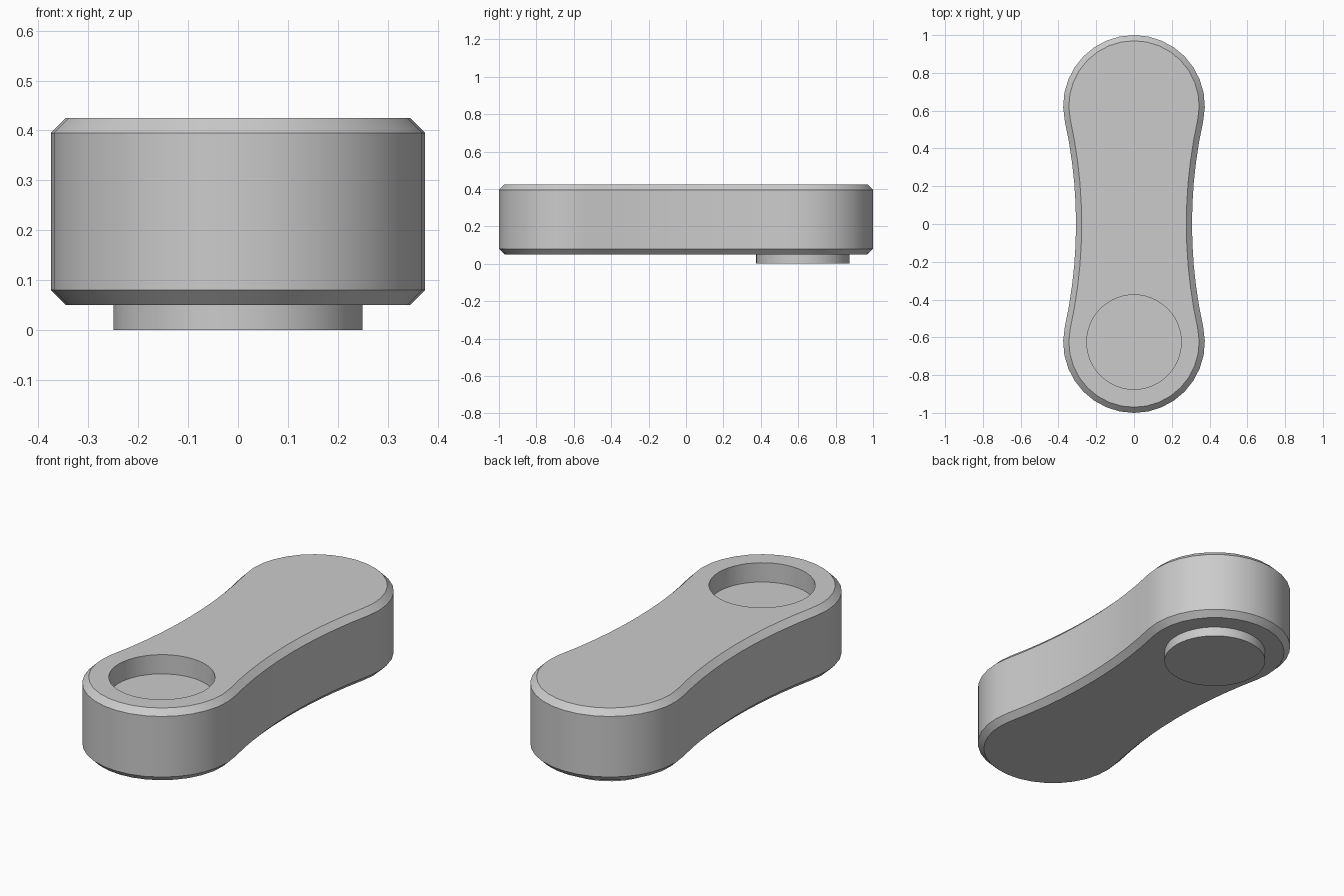
import bpy, bmesh
from math import pi, sin, cos, atan2, hypot

if "Cube" in bpy.data.objects:
    bpy.data.objects.remove(bpy.data.objects["Cube"], do_unlink=True)

END_Y, END_R = 0.625, 0.375     # rounded ends
WAIST = 0.307                   # half width at the middle
BOTTOM, TOP, CHAMFER = 0.05, 0.425, 0.03
PEG_R, POCKET_DEPTH = 0.25, 0.1

grey = bpy.data.materials.new("light grey")
grey.use_nodes = True
grey.diffuse_color = (0.6, 0.6, 0.6, 1)
grey.node_tree.nodes["Principled BSDF"].inputs["Base Color"].default_value = (0.6, 0.6, 0.6, 1)


def outline(inset):
    """Two round ends joined by concave arcs tangent to both."""
    side_r = (END_Y**2 + WAIST**2 - END_R**2) / (2 * (END_R - WAIST))
    side_x = WAIST + side_r
    a = atan2(END_Y, side_x)
    r, s = END_R - inset, side_r + inset
    half = []
    # far end, running from the +x side to the -x side
    n = 18
    for i in range(n + 1):
        t = -a + (pi + 2 * a) * i / n
        half.append((r * cos(t), END_Y + r * sin(t)))
    # concave -x side, without its end points
    n = 10
    for i in range(1, n):
        t = a - 2 * a * i / n
        half.append((-side_x + s * cos(t), s * sin(t)))
    return half + [(-x, -y) for x, y in half]


def loft(name, rings):
    """Solid skinned through a stack of (outline points, height) rings."""
    bm = bmesh.new()
    loops = [[bm.verts.new((x, y, z)) for x, y in pts] for pts, z in rings]
    for low, high in zip(loops, loops[1:]):
        for i in range(len(low)):
            j = (i + 1) % len(low)
            bm.faces.new((low[i], low[j], high[j], high[i]))
    bm.faces.new(loops[0][::-1])
    bm.faces.new(loops[-1])
    bmesh.ops.recalc_face_normals(bm, faces=bm.faces[:])
    mesh = bpy.data.meshes.new(name)
    bm.to_mesh(mesh)
    bm.free()
    mesh.materials.append(grey)
    obj = bpy.data.objects.new(name, mesh)
    bpy.context.collection.objects.link(obj)
    return obj


def disc(y, n=48):
    return [(PEG_R * cos(2 * pi * i / n), y + PEG_R * sin(2 * pi * i / n)) for i in range(n)]


def select(obj):
    bpy.ops.object.select_all(action='DESELECT')
    obj.select_set(True)
    bpy.context.view_layer.objects.active = obj


# Chamfered link body
body = loft("link_body", [(outline(CHAMFER), BOTTOM), (outline(0), BOTTOM + CHAMFER),
                          (outline(0), TOP - CHAMFER), (outline(CHAMFER), TOP)])

# Round pocket in the top of the front end
cutter = loft("pocket_cutter", [(disc(-END_Y), TOP - POCKET_DEPTH), (disc(-END_Y), TOP + 0.1)])
cutter.hide_render = True
cut = body.modifiers.new("pocket", 'BOOLEAN')
cut.operation, cut.solver, cut.object = 'DIFFERENCE', 'EXACT', cutter
select(body)
bpy.ops.object.modifier_apply(modifier=cut.name)
bpy.data.objects.remove(cutter, do_unlink=True)

# Round peg under the back end
peg = loft("peg", [(disc(END_Y), 0), (disc(END_Y), BOTTOM)])

for part in (body, peg):
    select(part)
    bpy.ops.object.shade_smooth_by_angle()
